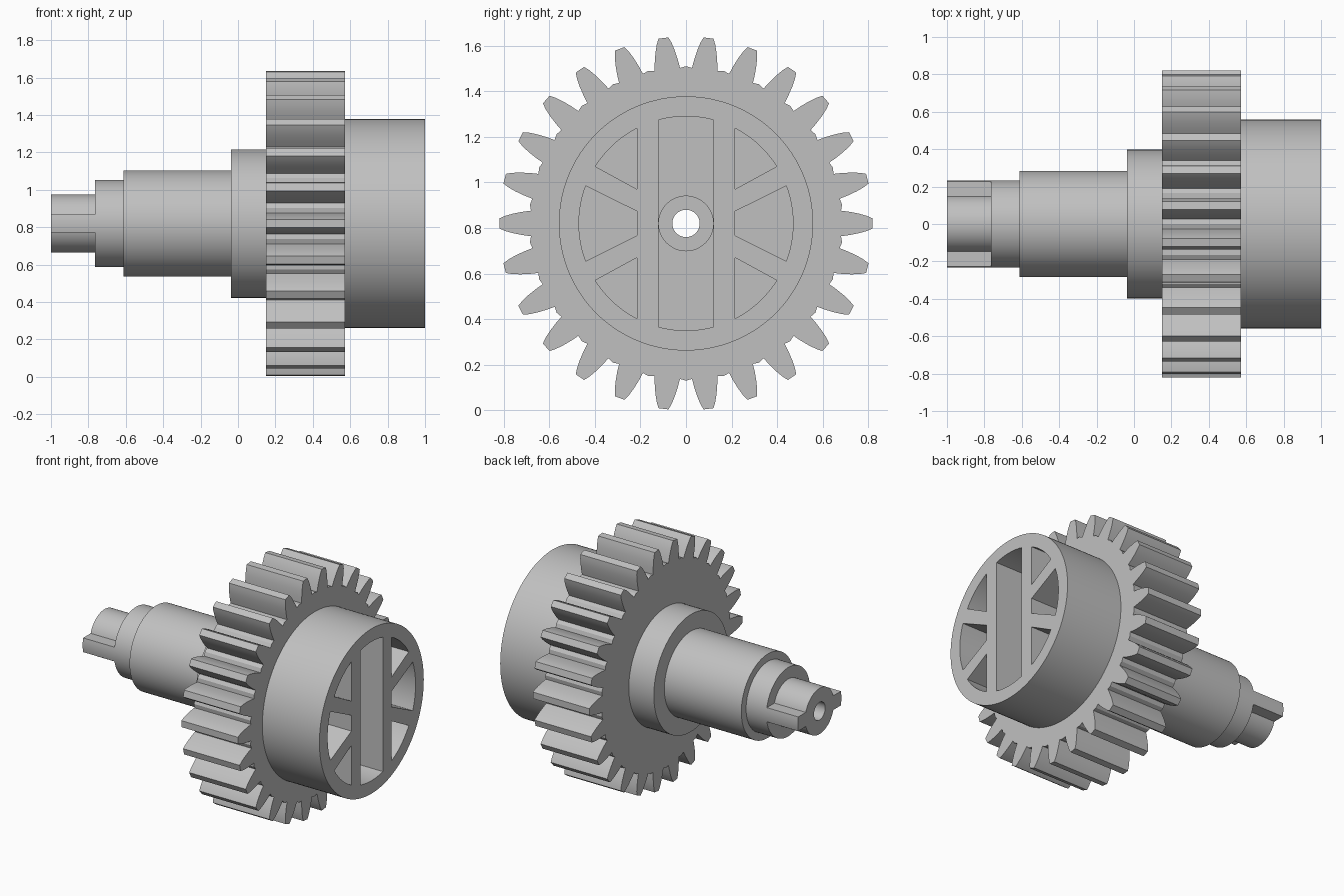
import bpy
import bmesh
from math import sin, cos, asin, pi, radians, sqrt, atan2

if "Cube" in bpy.data.objects:
    bpy.data.objects.remove(bpy.data.objects["Cube"])

AXIS_Z = 0.82      # height of the shaft axis
BORE = 0.12        # inner bore radius
POCKET_R = 0.47    # outer radius of the hub recesses

GREY = (0.53, 0.53, 0.53, 1)
metal = bpy.data.materials.new("plain grey")
metal.use_nodes = True
metal.diffuse_color = GREY
metal.node_tree.nodes["Principled BSDF"].inputs["Base Color"].default_value = GREY


def arc(r, a0, a1, n):
    """Points on an arc about the axis, both ends included."""
    return [(r * cos(a0 + (a1 - a0) * i / n), r * sin(a0 + (a1 - a0) * i / n))
            for i in range(n + 1)]


def circle(r, n=96):
    return arc(r, 0, 2 * pi, n)[:-1]


def prism(name, x0, x1, loops):
    """Extrude an outline with holes (y, z loops) along x."""
    bm = bmesh.new()
    edges = []
    for loop in loops:
        vs = [bm.verts.new((x0, y, z + AXIS_Z)) for y, z in loop]
        edges += [bm.edges.new((vs[i - 1], vs[i])) for i in range(len(vs))]
    bmesh.ops.triangle_fill(bm, edges=edges, use_beauty=True, normal=(1, 0, 0))
    out = bmesh.ops.extrude_face_region(bm, geom=bm.faces[:])
    moved = [g for g in out["geom"] if isinstance(g, bmesh.types.BMVert)]
    bmesh.ops.translate(bm, verts=moved, vec=(x1 - x0, 0, 0))
    bmesh.ops.recalc_face_normals(bm, faces=bm.faces[:])
    for f in bm.faces:
        f.smooth = True
    mesh = bpy.data.meshes.new(name)
    bm.to_mesh(mesh)
    bm.free()
    mesh.set_sharp_from_angle(angle=radians(25))
    mesh.materials.append(metal)
    ob = bpy.data.objects.new(name, mesh)
    bpy.context.collection.objects.link(ob)
    return ob


def gear_outline(teeth=26):
    """Tapering, slightly bulged teeth: (radius, half width) per flank."""
    flank = [(0.683, 0.056), (0.72, 0.051), (0.76, 0.043), (0.795, 0.033), (0.82, 0.022)]
    side = [(r, asin(w / r)) for r, w in flank]
    pts = []
    for i in range(teeth):
        a = 2 * pi * i / teeth
        polar = [(r, a - t) for r, t in side] + [(r, a + t) for r, t in reversed(side)]
        polar.append((0.69, a + pi / teeth))
        pts += [(r * cos(t), r * sin(t)) for r, t in polar]
    return pts


def on_rim(z):
    """Angle of the recess rim at height z."""
    return asin(z / POCKET_R)


def hub_recesses():
    # Long central slot with rounded ends
    a = asin(BORE / POCKET_R)
    slot = arc(POCKET_R, pi / 2 - a, pi / 2 + a, 10)
    slot += [(-y, -z) for y, z in slot]
    # Middle wedge, then the corner wedge
    middle = [(0.215, -0.053), (0.215, 0.053)]
    middle += arc(POCKET_R, on_rim(0.165), on_rim(-0.165), 12)
    top = sqrt(POCKET_R ** 2 - 0.215 ** 2)
    corner = [(0.215, 0.15)]
    corner += arc(POCKET_R, on_rim(0.25), atan2(top, 0.215), 12)
    loops = [slot]
    for sy in (1, -1):
        loops.append([(sy * y, z) for y, z in middle])
        for sz in (1, -1):
            loops.append([(sy * y, sz * z) for y, z in corner])
    return loops


def keyed_outline(r=0.155, key_r=0.233, half=0.048):
    """Round spigot with two opposite keys."""
    k, c = asin(half / key_r), asin(half / r)
    pts = arc(key_r, -k, k, 6) + arc(r, c, pi - c, 36)
    return pts + [(-y, -z) for y, z in pts]


# Toothed wheel and the hub with its recesses
prism("gear_wheel", 0.15, 0.573, [gear_outline(), circle(BORE, 48)])
prism("hub", 0.573, 1.0, [circle(0.558, 128)] + hub_recesses())

# Stepped shaft
for name, x0, x1, r in (("collar", -0.037, 0.15, 0.397),
                        ("main_shaft", -0.613, -0.037, 0.284),
                        ("shaft_step", -0.765, -0.613, 0.233)):
    prism(name, x0, x1, [circle(r), circle(BORE, 48)])

# Keyed end with a narrow hole
prism("keyed_end", -1.0, -0.765, [keyed_outline(), circle(0.06, 48)])
